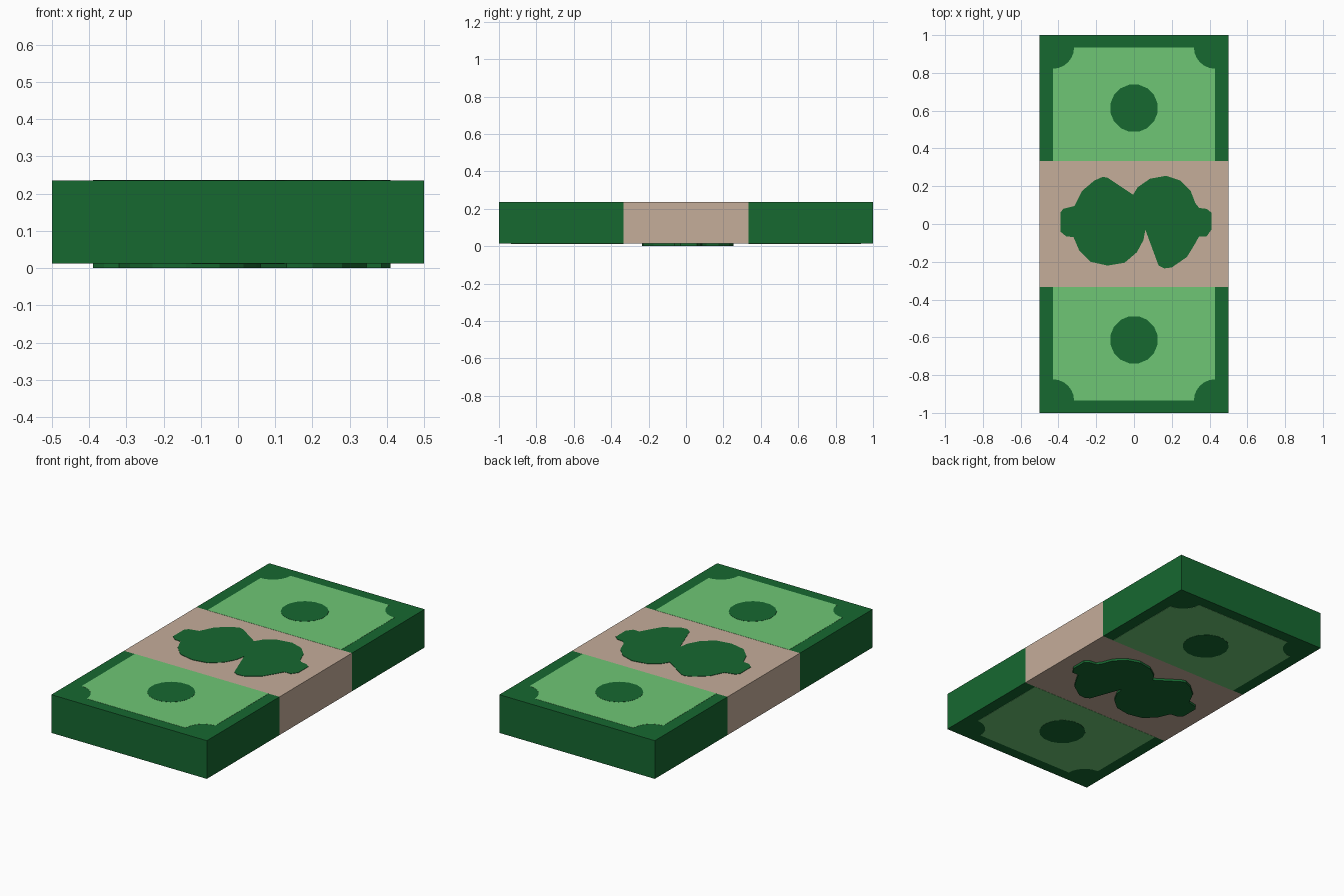
import bpy, bmesh
from math import sin, cos, pi

if "Cube" in bpy.data.objects:
    bpy.data.objects.remove(bpy.data.objects["Cube"])

LOW, HIGH = 0.013, 0.235      # underside and top of the bundle
BAND = 0.333                  # half width of the paper band


def material(name, rgb):
    m = bpy.data.materials.new(name)
    m.diffuse_color = (*rgb, 1)
    m.use_nodes = True
    m.node_tree.nodes["Principled BSDF"].inputs["Base Color"].default_value = m.diffuse_color
    return m


dark = material("dark_green", (0.008, 0.138, 0.030))
light = material("light_green", (0.156, 0.565, 0.178))
paper = material("tan_paper", (0.558, 0.418, 0.323))


def prism(name, points, z0, z1, mat):
    """Extrude a flat outline from z0 to z1."""
    bm = bmesh.new()
    face = bm.faces.new([bm.verts.new((x, y, z0)) for x, y in points])
    top = bmesh.ops.extrude_face_region(bm, geom=[face])["geom"]
    for v in top:
        if isinstance(v, bmesh.types.BMVert):
            v.co.z = z1
    bmesh.ops.recalc_face_normals(bm, faces=bm.faces)
    mesh = bpy.data.meshes.new(name)
    bm.to_mesh(mesh)
    bm.free()
    mesh.materials.append(mat)
    ob = bpy.data.objects.new(name, mesh)
    bpy.context.collection.objects.link(ob)
    return ob


def rect(x0, x1, y0, y1):
    return [(x0, y0), (x1, y0), (x1, y1), (x0, y1)]


def both_faces(name, points, rise, mat, drop=None):
    """Thin inlay on the top and on the underside."""
    prism(name + "_top", points, HIGH, HIGH + rise, mat)
    prism(name + "_bottom", points, LOW - (drop or rise), LOW, mat)


# Panel outline: corners at the outer end are cut by quarter circles
px, py, r = 0.43, 0.935, 0.113
arc = [(px - r * sin(a), py - r * cos(a)) for a in (i * pi / 12 for i in range(7))]
panel = [(-px, BAND), (px, BAND)] + arc + [(-x, y) for x, y in reversed(arc)]

# Round seal outline, flat edge facing along the note
seal = [(0.127 * cos((i + 0.5) * pi / 8), 0.613 + 0.127 * sin((i + 0.5) * pi / 8))
        for i in range(16)]

# Paper band around the middle
prism("paper_band", rect(-0.5, 0.5, -BAND, BAND), LOW, HIGH, paper)

# Both ends of the bundle with their inlays
for side, s in (("back", 1), ("front", -1)):
    flip = lambda pts: [(x, s * y) for x, y in pts]
    prism(side + "_notes", flip(rect(-0.5, 0.5, BAND, 1.0)), LOW, HIGH, dark)
    both_faces(side + "_panel", flip(panel), 0.001, light)
    both_faces(side + "_seal", flip(seal), 0.002, dark)

# Two-lobed emblem on the band, thicker on the underside
emblem = [
    (.41, .06), (.385, .08), (.345, .085), (.325, .11), (.30, .175), (.245, .23),
    (.17, .255), (.085, .24), (.02, .195), (-.005, .155), (-.14, .245),
    (-.165, .25), (-.21, .23), (-.275, .175), (-.315, .095), (-.375, .08),
    (-.39, .06), (-.39, -.04), (-.36, -.065), (-.32, -.07), (-.29, -.14),
    (-.23, -.20), (-.14, -.22), (-.05, -.205), (.015, -.15), (.05, -.085),
    (.06, -.03), (.13, -.22), (.16, -.235), (.20, -.23), (.28, -.175),
    (.32, -.11), (.345, -.065), (.385, -.065), (.41, -.03)]
both_faces("band_emblem", emblem, 0.002, dark, drop=LOW)
